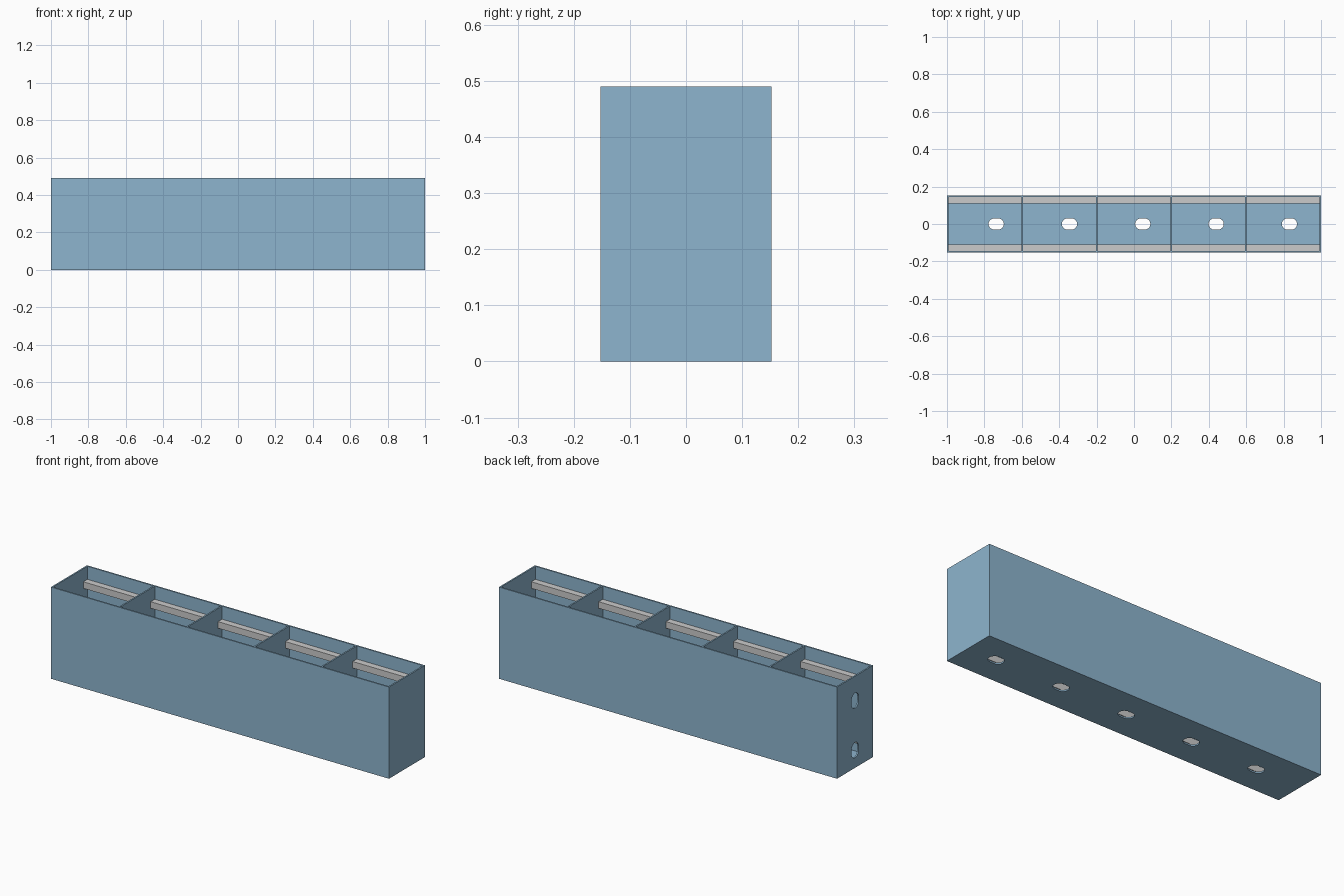
import bpy, bmesh, math
from mathutils import Matrix, Vector

if "Cube" in bpy.data.objects:
    bpy.data.objects.remove(bpy.data.objects["Cube"])

L, W, H, T = 2.0, 0.305, 0.49, 0.008
CELLS = 5
PITCH = (L - T) / CELLS


def material(name, rgb):
    m = bpy.data.materials.new(name)
    m.diffuse_color = (*rgb, 1)
    m.use_nodes = True
    m.node_tree.nodes["Principled BSDF"].inputs["Base Color"].default_value = m.diffuse_color
    return m


blue = material("blue_sheet", (0.27, 0.46, 0.62))


def make(name, bm, mat=None):
    me = bpy.data.meshes.new(name)
    bm.to_mesh(me)
    bm.free()
    ob = bpy.data.objects.new(name, me)
    bpy.context.collection.objects.link(ob)
    if mat:
        me.materials.append(mat)
    return ob


def box(name, lo, hi, mat=None):
    lo, hi = Vector(lo), Vector(hi)
    bm = bmesh.new()
    bmesh.ops.create_cube(bm, size=1, matrix=Matrix.Translation((lo + hi) / 2) @ Matrix.Diagonal((*(hi - lo), 1)))
    return make(name, bm, mat)


def add_slot(bm, matrix, length=0.082, width=0.06, depth=0.04, n=8):
    """Stadium prism: long axis local x, extruded along local z."""
    r, s = width / 2, (length - width) / 2
    pts = []
    for side in (1, -1):
        for i in range(n + 1):
            a = -math.pi / 2 + math.pi * i / n
            pts.append((side * (s + r * math.cos(a)), side * r * math.sin(a)))
    rings = [[bm.verts.new(matrix @ Vector((x, y, z))) for x, y in pts] for z in (-depth / 2, depth / 2)]
    bm.faces.new(rings[0][::-1])
    bm.faces.new(rings[1])
    for i in range(len(pts)):
        j = (i + 1) % len(pts)
        bm.faces.new((rings[0][i], rings[0][j], rings[1][j], rings[1][i]))


def cut(ob, matrices):
    bm = bmesh.new()
    for m in matrices:
        add_slot(bm, m)
    cutter = make(ob.name + "_slot_cutter", bm)
    cutter.hide_render = True
    cutter.hide_set(True)
    mod = ob.modifiers.new("slots", 'BOOLEAN')
    mod.object = cutter
    mod.solver = 'EXACT'


# Floor with one drain slot per cell
floor = box("floor", (-L/2, -W/2, 0), (L/2, W/2, T), blue)
cut(floor, [Matrix.Translation((-0.737 + 0.392 * i, 0, T/2)) for i in range(CELLS)])

# Long side walls
for name, s in (("front_wall", -1), ("back_wall", 1)):
    ys = sorted((s * W/2, s * (W/2 - T)))
    box(name, (-L/2, ys[0], T), (L/2, ys[1], H), blue)

# End walls and dividers: all but the right end carry two upright slots
for i in range(CELLS + 1):
    x = -L/2 + i * PITCH
    name = "left_end" if i == 0 else "right_end" if i == CELLS else f"divider_{i}"
    panel = box(name, (x, -W/2 + T, T), (x + T, W/2 - T, H), blue)
    if i < CELLS:
        turn = Matrix.Rotation(math.pi / 2, 4, 'Y')
        cut(panel, [Matrix.Translation((x + T/2, 0, z)) @ turn for z in (0.095, 0.36)])

# Grey rails along both walls of each cell, upper and lower
for i in range(CELLS):
    x0 = -L/2 + i * PITCH + T
    for side, s in (("front", -1), ("back", 1)):
        ys = sorted((s * 0.110, s * (W/2 - T)))
        for level, z in (("lower", 0.07), ("upper", 0.385)):
            box(f"{side}_{level}_rail_{i + 1}", (x0, ys[0], z), (x0 + PITCH - T, ys[1], z + 0.035))
